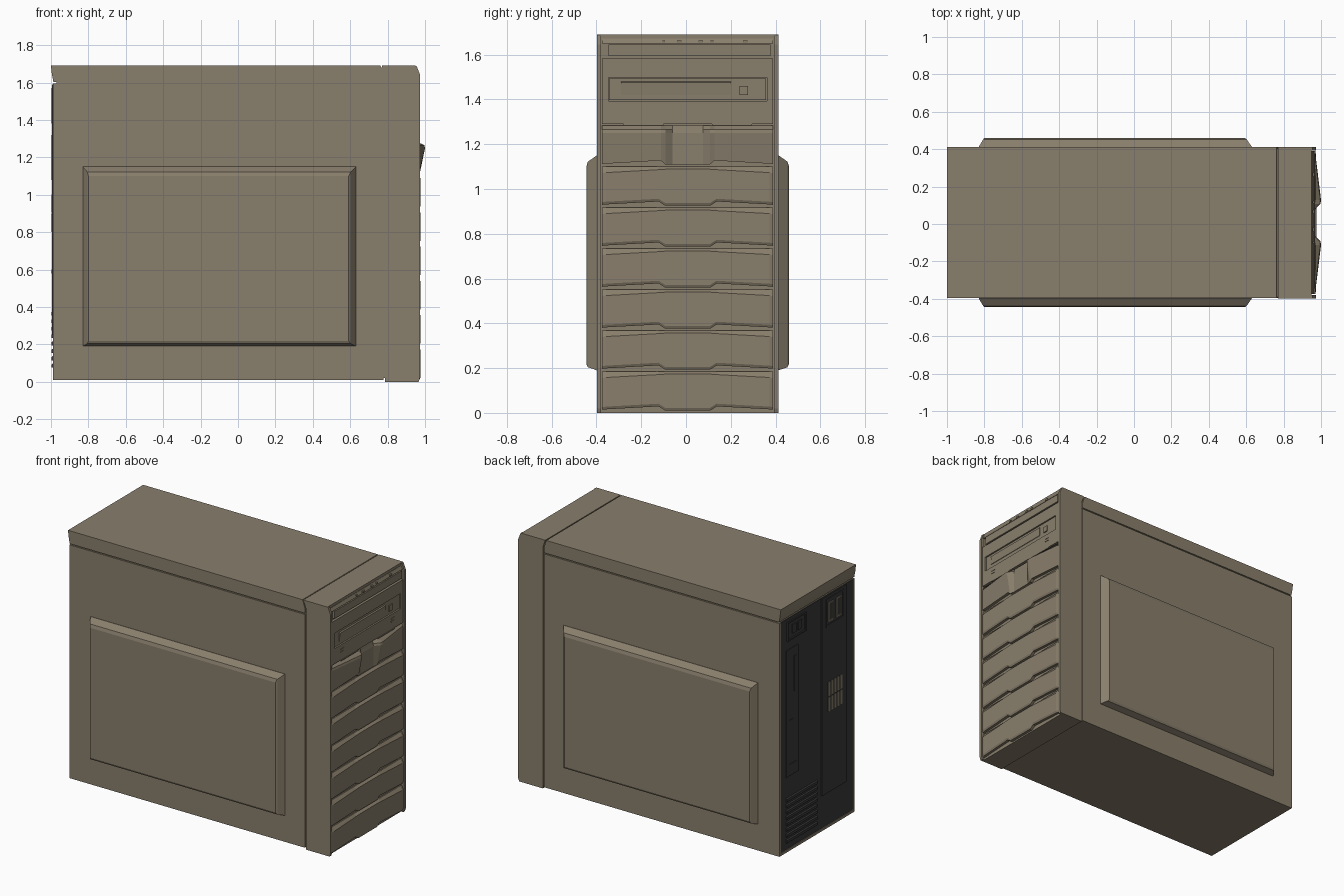
import bpy, bmesh

def material(name, rgb):
    m = bpy.data.materials.new(name)
    m.diffuse_color = (*rgb, 1)
    return m

BEIGE = material("beige", (0.25, 0.21, 0.15))
DARK = material("dark_metal", (0.042, 0.042, 0.045))
CY = 0.0075                      # centre line of the case
Y0, Y1 = -0.396, 0.411           # case sides

def make(name, lofts, mat=BEIGE):
    """One object from several lofts; a loft is a list of equal-length closed sections."""
    bm = bmesh.new()
    for sections in lofts:
        rings = [[bm.verts.new(p) for p in s] for s in sections]
        n = len(rings[0])
        for a, b in zip(rings, rings[1:]):
            for i in range(n):
                j = (i + 1) % n
                bm.faces.new((a[i], a[j], b[j], b[i]))
        bm.faces.new(rings[0][::-1])
        bm.faces.new(rings[-1])
    bmesh.ops.recalc_face_normals(bm, faces=bm.faces)
    me = bpy.data.meshes.new(name)
    bm.to_mesh(me)
    bm.free()
    me.materials.append(mat)
    ob = bpy.data.objects.new(name, me)
    bpy.context.collection.objects.link(ob)
    return ob

def prism(pts, y0, y1):
    return [[(x, y, z) for x, z in pts] for y in (y0, y1)]

def box(x0, x1, y0, y1, z0, z1):
    return prism([(x0, z0), (x1, z0), (x1, z1), (x0, z1)], y0, y1)

# case shell, recessed core that shows in the seams, lid
make("case_body", [box(-0.985, 0.779, Y0, Y1, 0.01, 1.594)])
make("seam_core", [box(-0.97, 0.94, Y0 + 0.007, Y1 - 0.007, 0.02, 1.68)])
make("top_cover", [prism([(-0.987, 1.602), (0.779, 1.602), (0.779, 1.64),
                          (0.762, 1.69), (-1.0, 1.69), (-0.995, 1.645)], Y0, Y1)])

# raised side panels with sloped borders
def side_panel(name, y, s):
    rings = [(-0.83, 0.63, 0.19, 1.15, -0.01), (-0.83, 0.63, 0.19, 1.15, 0.002),
             (-0.806, 0.602, 0.204, 1.122, 0.042), (-0.80, 0.592, 0.218, 1.10, 0.049)]
    make(name, [[[(a, y + s * d, b), (c, y + s * d, b), (c, y + s * d, e), (a, y + s * d, e)]
                 for a, c, b, e, d in rings]])

side_panel("side_panel_left", Y0, -1)
side_panel("side_panel_right", Y1, 1)

# front bezel and its side rails
make("front_bezel", [prism([(0.787, 0), (0.95, 0), (0.95, 1.69), (0.769, 1.69), (0.787, 1.64)],
                           Y0 - 0.001, Y1 + 0.001)])
rail = [(0.94, 0), (0.966, 0), (0.972, 0.02), (0.972, 1.645), (0.955, 1.688), (0.94, 1.69)]
make("bezel_rails", [prism(rail, Y0 - 0.001, Y0 + 0.017), prism(rail, Y1 - 0.017, Y1 + 0.001)])

# lower bay covers: scooped finger notch in the bottom edge, sloped top
def bay_cover(name, zb, zt):
    cols = [(0.382, 0.004, 0.037, 0.969), (0.365, 0.006, 0.035, 0.973), (0.13, 0.019, 0.022, 0.975),
            (0.10, 0.0, 0.020, 0.975)]
    cols = [(-y, b, t, x) for y, b, t, x in cols] + cols[::-1]
    secs = []
    for y, b, t, x in cols:
        secs.append([(0.94, CY + y, zb + b), (x - 0.006, CY + y, zb + b), (x, CY + y, zb + b + 0.012),
                     (x, CY + y, zt - t), (0.958, CY + y, zt - 0.008), (0.94, CY + y, zt - 0.008)])
    make(name, [secs])

PITCH = 0.183
for k in range(6):
    zb = 0.01 + k * PITCH
    bay_cover("bay_cover_%d" % (k + 1), zb, zb + PITCH)

# upper cover with two wings flaring out towards a central recess
zb = 0.01 + 6 * PITCH
cols = [(0.382, 0.004, 0.968, 0.968), (0.12, 0.019, 0.972, 1.0),
        (0.10, 0.002, 0.971, 0.997), (0.068, 0.002, 0.966, 0.966)]
cols = [(-y, b, x0, x1) for y, b, x0, x1 in cols] + cols[::-1]
make("winged_cover", [[[(0.94, CY + y, zb + b), (x0, CY + y, zb + b), (x1, CY + y, 1.25),
                        (x1 - 0.004, CY + y, 1.265), (0.958, CY + y, 1.283), (0.94, CY + y, 1.283)]
                       for y, b, x0, x1 in cols]])

# optical drive bay: surround frame, tray, button and vent marks
L, R = CY - 0.382, CY + 0.382
make("drive_surround", [box(0.94, 0.968, L, R, 1.29, 1.393), box(0.94, 0.968, L, R, 1.497, 1.582),
                        box(0.94, 0.968, L, -0.347, 1.393, 1.497),
                        box(0.94, 0.968, 0.362, R, 1.393, 1.497)])
make("drive_tray", [box(0.94, 0.962, -0.343, 0.358, 1.397, 1.493),
                    prism([(0.955, 1.415), (0.965, 1.42), (0.969, 1.475), (0.955, 1.485)], -0.29, 0.20)])
make("drive_button", [box(0.955, 0.969, 0.24, 0.276, 1.42, 1.46)])
make("drive_marks", [box(0.96, 0.971, y, y + 0.036, z, z + 0.006)
                     for y in (-0.282, 0.258) for z in (1.342, 1.36)]
     + [box(0.96, 0.971, -0.28, -0.10, 1.284, 1.289), box(0.96, 0.971, 0.115, 0.295, 1.284, 1.289)])

# control strip along the top of the bezel
make("control_strip", [box(0.94, 0.966, -0.345, 0.378, 1.594, 1.645),
                       prism([(0.94, 1.65), (0.963, 1.65), (0.952, 1.672), (0.94, 1.672)], L, R)])
make("control_buttons", [box(0.945, 0.966, y, y + w, 1.652, 1.664)
                         for y, w in ((-0.105, 0.012), (-0.04, 0.02), (0.055, 0.02),
                                      (0.11, 0.012), (0.255, 0.02))])

# dark rear plate with beige rim
make("rear_plate", [box(-0.988, -0.97, Y0 + 0.018, Y1 - 0.018, 0.03, 1.592)], DARK)
make("rear_rim", [box(-0.99, -0.97, Y0, Y1, 0.01, 0.028),
                  box(-0.99, -0.97, Y0, Y0 + 0.015, 0.028, 1.594),
                  box(-0.99, -0.97, Y1 - 0.015, Y1, 0.028, 1.594)])

def frame(x0, x1, y0, y1, z0, z1, t):
    return [box(x0, x1, y0, y1, z0, z0 + t), box(x0, x1, y0, y1, z1 - t, z1),
            box(x0, x1, y0, y0 + t, z0 + t, z1 - t), box(x0, x1, y1 - t, y1, z0 + t, z1 - t)]

# rear: expansion panel, power sockets, port panel, switch plate
make("expansion_panel", [box(-0.994, -0.98, -0.30, -0.04, 0.25, 1.59)], DARK)
make("socket_frame", frame(-0.998, -0.985, -0.27, -0.08, 1.38, 1.57, 0.012), DARK)
make("power_sockets", [b for y in (-0.245, -0.16)
                       for b in frame(-0.998, -0.985, y, y + 0.055, 1.41, 1.54, 0.008)])
make("port_panel", [box(-0.993, -0.98, 0.21, 0.34, 0.52, 1.38)], DARK)
make("port_slots", [box(-0.996, -0.985, 0.235, 0.26, 1.08, 1.32),
                    box(-0.996, -0.985, 0.235, 0.31, 0.58, 0.60),
                    box(-0.996, -0.985, 0.27, 0.31, 0.88, 0.90)], DARK)
make("switch_plate", frame(-0.996, -0.98, 0.13, 0.33, 1.44, 1.57, 0.01)
     + [box(-0.994, -0.98, 0.175 + i * 0.06, 0.215 + i * 0.06, 1.475, 1.535) for i in (0, 1)], DARK)

# rear: upright vent bars in two rows, and the lower louvre grille
make("vent_bars", [box(-0.997, -0.985, -0.258 + i * 0.033, -0.235 + i * 0.033, z, z + 0.095)
                   for i in range(5) for z in (0.80, 0.905)])
make("louvre_grille", [prism([(-0.98, z), (-0.996, z), (-0.996, z + 0.018), (-0.98, z + 0.028)], 0.01, 0.34)
                       for z in [0.075 + i * 0.04 for i in range(8)]], DARK)
